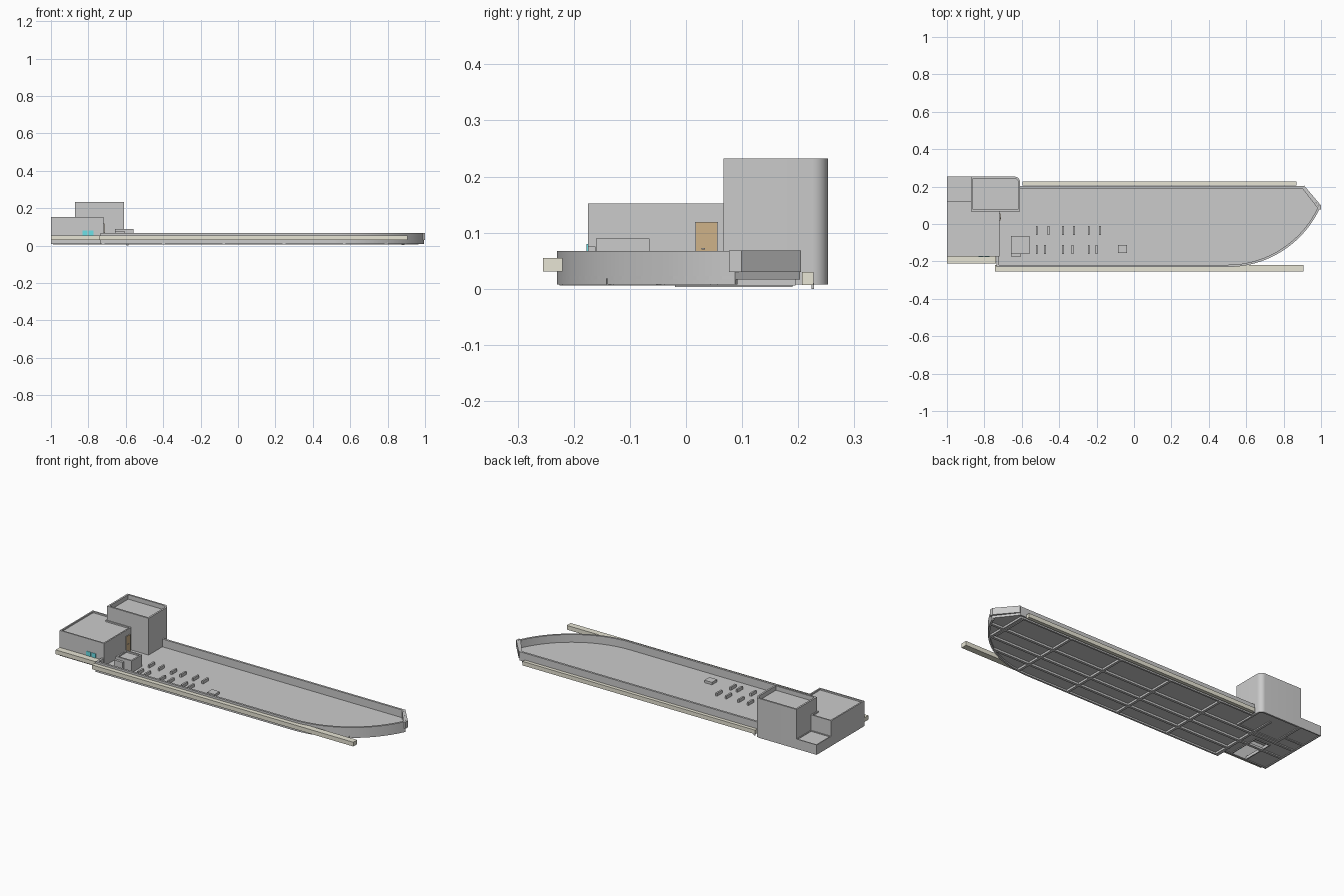
import bpy, bmesh, math
from mathutils import Vector

if "Cube" in bpy.data.objects:
    bpy.data.objects.remove(bpy.data.objects["Cube"])


def material(name, rgb):
    m = bpy.data.materials.new(name)
    m.diffuse_color = (*rgb, 1)
    m.use_nodes = True
    m.node_tree.nodes["Principled BSDF"].inputs["Base Color"].default_value = m.diffuse_color
    return m


CREAM = material("cream", (0.80, 0.78, 0.66))
TAN = material("tan", (0.62, 0.45, 0.25))
CYAN = material("cyan_glass", (0.15, 0.75, 0.80))


def finish(name, bm, mat=None, smooth=False):
    bmesh.ops.recalc_face_normals(bm, faces=bm.faces)
    me = bpy.data.meshes.new(name)
    bm.to_mesh(me)
    bm.free()
    ob = bpy.data.objects.new(name, me)
    bpy.context.collection.objects.link(ob)
    if mat:
        me.materials.append(mat)
    if smooth:
        bpy.context.view_layer.objects.active = ob
        ob.select_set(True)
        bpy.ops.object.shade_smooth_by_angle(angle=math.radians(25))
        ob.select_set(False)
    return ob


def prism(name, pts, z0, z1, mat=None, smooth=False):
    bm = bmesh.new()
    f = bm.faces.new([bm.verts.new((x, y, z0)) for x, y in pts])
    r = bmesh.ops.extrude_face_region(bm, geom=[f])
    top = [v for v in r["geom"] if isinstance(v, bmesh.types.BMVert)]
    bmesh.ops.translate(bm, verts=top, vec=(0, 0, z1 - z0))
    return finish(name, bm, mat, smooth)


def rect(x0, x1, y0, y1):
    return [(x0, y0), (x1, y0), (x1, y1), (x0, y1)]


def box(name, x0, x1, y0, y1, z0, z1, mat=None):
    return prism(name, rect(x0, x1, y0, y1), z0, z1, mat)


def inset(path, t, closed=True):
    """Mitred offset to the left of a counter-clockwise path."""
    p = [Vector(q) for q in path]
    n = len(p)
    out = []
    for i in range(n):
        a = (p[i] - p[i - 1]).normalized() if closed or i > 0 else None
        b = (p[(i + 1) % n] - p[i]).normalized() if closed or i < n - 1 else None
        a, b = a or b, b or a
        na, nb = Vector((-a.y, a.x)), Vector((-b.y, b.x))
        out.append(p[i] + (na + nb) * (t / (1 + na.dot(nb))))
    return out


def wall(name, path, t, z0, z1, closed=True, smooth=False):
    bm = bmesh.new()
    rings = []
    for q, r in zip(path, inset(path, t, closed)):
        rings.append([bm.verts.new(c) for c in
                      ((*q, z0), (*q, z1), (*r, z1), (*r, z0))])
    n = len(rings)
    for i in range(n if closed else n - 1):
        a, b = rings[i], rings[(i + 1) % n]
        for k in range(4):
            bm.faces.new((a[k], b[k], b[(k + 1) % 4], a[(k + 1) % 4]))
    if not closed:
        bm.faces.new(rings[0])
        bm.faces.new(rings[-1])
    return finish(name, bm, None, smooth)


# Deck outline: straight front, long arc to the tip, chamfered back corner
R, CX, Y0 = 0.545, 0.50, -0.23
END = math.asin(0.495 / R)
arc = [(CX + R * math.sin(END * i / 24), Y0 + R - R * math.cos(END * i / 24))
       for i in range(25)]
tip_y = arc[-1][1]
outline = [(-0.735, Y0)] + arc + [(0.905, 0.203), (-0.62, 0.203),
                                  (-0.62, 0.07), (-0.72, 0.07), (-0.735, -0.17)]
prism("deck_slab", outline, 0.017, 0.023)
rail = [(-0.735, -0.17), (-0.735, Y0)] + arc + [(0.905, 0.203), (-0.62, 0.203)]
wall("parapet", rail, 0.012, 0.022, 0.067, closed=False, smooth=True)
wall("front_skirt", [(-0.735, -0.17), (-0.735, Y0)] + arc, 0.01, 0.008, 0.022,
     closed=False, smooth=True)
wall("back_skirt", [(0.89, 0.195), (-0.62, 0.195)], 0.01, 0.008, 0.022, closed=False)
wall("tip_cap", [(1.0, tip_y - 0.01), (1.0, tip_y + 0.012), (0.91, 0.205)],
     0.01, 0.03, 0.068, closed=False)


# Ribs under the deck
def front_y(x):
    return Y0 if x < CX else Y0 + R - math.sqrt(R * R - (x - CX) ** 2)


for i in range(6):
    x = -0.72 + 0.322 * i
    box(f"cross_rib_{i}", x - 0.007, x + 0.007, front_y(x + 0.007) + 0.005, 0.195, 0.006, 0.018)
for i, (y, x1) in enumerate(((-0.135, 0.80), (-0.045, 0.90), (0.05, 0.965))):
    box(f"long_rib_{i}", -0.99, x1, y - 0.007, y + 0.007, 0.006, 0.018) if i != 0 else \
        box(f"long_rib_{i}", -0.73, x1, y - 0.007, y + 0.007, 0.006, 0.018)
box("tip_rib", 0.875, 0.889, -0.02, 0.19, 0.003, 0.018)

# House: hollow walls, sunken roof, floor with a stair opening
house = [(-1, -0.175), (-0.72, -0.175), (-0.72, 0.07), (-0.87, 0.07),
         (-0.87, 0.122), (-1, 0.122)]
wall("house_walls", house, 0.008, 0.008, 0.152)
prism("house_roof", inset(house, 0.004), 0.132, 0.144)
for i, r in enumerate(((-1, -0.87, -0.172, 0.25), (-0.87, -0.77, 0.02, 0.20),
                       (-0.77, -0.72, -0.172, 0.20))):
    box(f"house_floor_{i}", *r, 0.012, 0.022)
wall("stair_opening_edge", rect(-0.87, -0.77, -0.17, 0.02), 0.006, 0.008, 0.024)
for i in range(2):
    x = -0.832 + 0.032 * i
    box(f"window_{i}", x, x + 0.028, -0.177, -0.165, 0.055, 0.08, CYAN)
wall("door_frame", rect(-0.722, -0.716, 0.016, 0.057), 0.002, 0.023, 0.119)
box("door", -0.722, -0.715, 0.018, 0.055, 0.023, 0.118, TAN)
box("door_handle", -0.716, -0.711, 0.028, 0.034, 0.07, 0.073)

# Low terrace behind the house
terrace = rect(-1, -0.87, 0.12, 0.253)
wall("terrace_edge", terrace, 0.006, 0.008, 0.064)
prism("terrace_floor", inset(terrace, 0.003), 0.012, 0.06)

# Tower with one rounded outer corner
r = 0.028
tower = [(-0.872, 0.067), (-0.61, 0.067)]
tower += [(-0.61 - r + r * math.cos(a), 0.253 - r + r * math.sin(a))
          for a in (math.pi / 2 * k / 8 for k in range(9))]
tower += [(-0.872, 0.253)]
wall("tower_walls", tower, 0.01, 0.008, 0.232, smooth=True)
prism("tower_roof", inset(tower, 0.005), 0.195, 0.207)
prism("tower_floor", inset(tower, 0.005), 0.012, 0.022)

# Cream edge beams
box("front_beam", -0.742, 0.905, -0.255, -0.22, 0.031, 0.055, CREAM)
box("house_beam", -1, -0.738, -0.212, -0.174, 0.031, 0.055, CREAM)
box("back_beam", -0.595, 0.87, 0.207, 0.227, 0.007, 0.03, CREAM)
box("beam_foot", -0.595, -0.585, 0.224, 0.228, 0, 0.01)

# Stair hood, side unit, hatch and roof vents
hood = rect(-0.658, -0.558, -0.16, -0.065)
wall("hood_walls", hood, 0.009, 0.022, 0.09)
prism("hood_top", inset(hood, 0.004), 0.06, 0.082)
box("side_unit", -0.658, -0.605, -0.175, -0.161, 0.022, 0.075)
box("hatch", -0.086, -0.038, -0.156, -0.111, 0.022, 0.037)
for row, (y0, xs) in enumerate(((-0.06, (-0.52, -0.458, -0.38, -0.32, -0.242, -0.182)),
                                (-0.16, (-0.52, -0.475, -0.38, -0.328, -0.242, -0.2)))):
    for i, x in enumerate(xs):
        box(f"vent_{row}_{i}", x - 0.005, x + 0.005, y0, y0 + 0.048, 0.022, 0.04)
